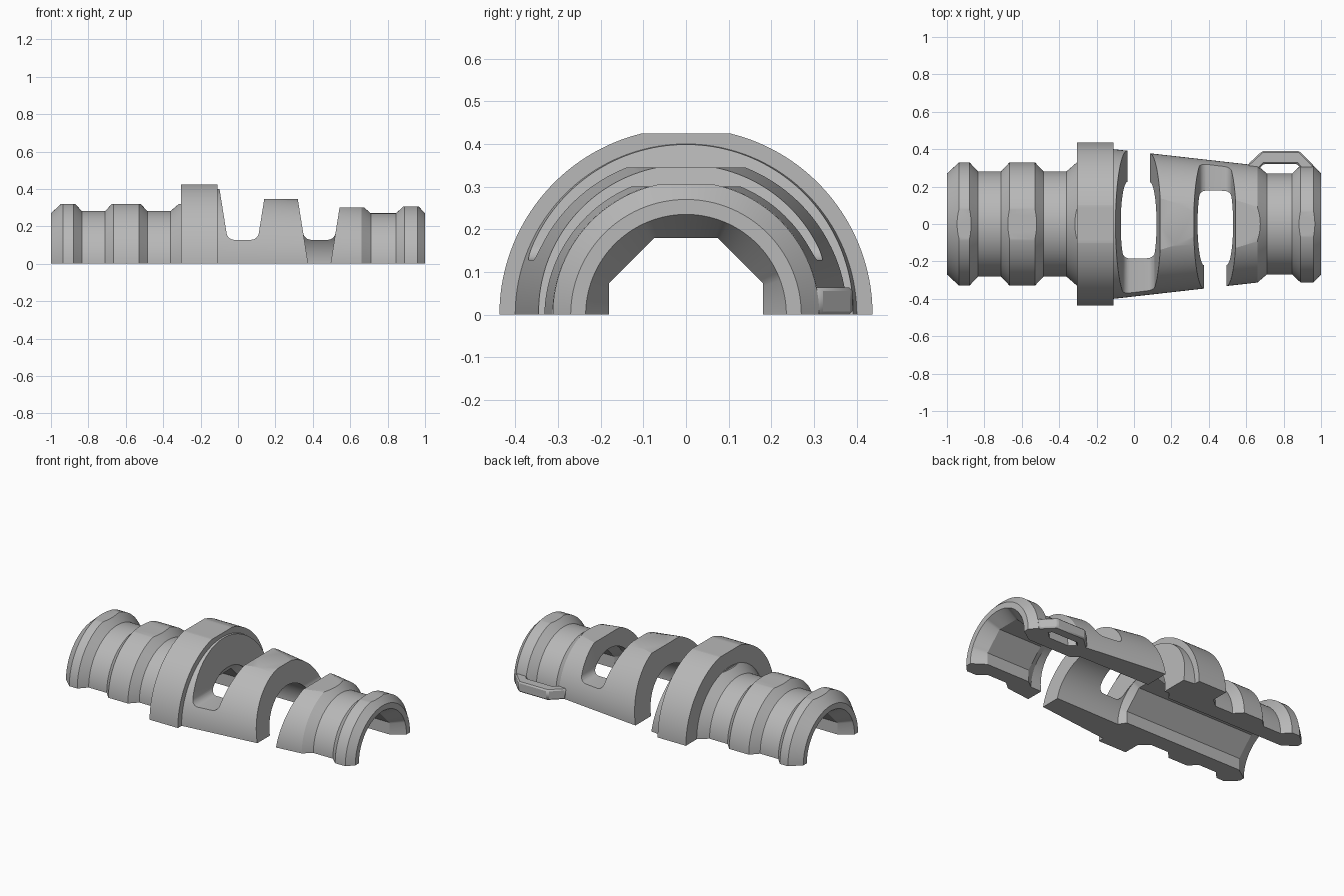
import bpy, bmesh, math
from mathutils import Vector

cube = bpy.data.objects.get("Cube")
if cube:
    bpy.data.objects.remove(cube)

grey = bpy.data.materials.new("plain_grey")
grey.use_nodes = True
grey.diffuse_color = (0.48, 0.48, 0.48, 1)
bsdf = next(n for n in grey.node_tree.nodes if n.type == "BSDF_PRINCIPLED")
bsdf.inputs["Base Color"].default_value = grey.diffuse_color


def make_object(name, bm):
    bmesh.ops.recalc_face_normals(bm, faces=bm.faces)
    mesh = bpy.data.meshes.new(name)
    bm.to_mesh(mesh)
    bm.free()
    mesh.materials.append(grey)
    ob = bpy.data.objects.new(name, mesh)
    bpy.context.collection.objects.link(ob)
    return ob


def half_lathe(name, profile, steps=80):
    """Sweep (x, radius, is_octagon) points through half a turn about x."""
    bm = bmesh.new()
    eighth = math.pi / 4
    rings = []
    for i in range(steps + 1):
        a = math.pi * i / steps
        stretch = 1 / math.cos((a + eighth / 2) % eighth - eighth / 2)
        ring = []
        for x, r, is_octagon in profile:
            r *= stretch if is_octagon else 1
            ring.append(bm.verts.new((x, r * math.cos(a), r * math.sin(a))))
        rings.append(ring)
    n = len(profile)
    for lower, upper in zip(rings, rings[1:]):
        for j in range(n):
            k = (j + 1) % n
            bm.faces.new((lower[j], lower[k], upper[k], upper[j]))
    bm.faces.new(rings[0])
    bm.faces.new(rings[-1])
    return make_object(name, bm)


def prism(name, points, offset, round_edges=0, radius=0.035):
    """Extrude a polygon; optionally round its first few side edges."""
    bm = bmesh.new()
    base = [bm.verts.new(p) for p in points]
    top = [bm.verts.new(Vector(p) + Vector(offset)) for p in points]
    n = len(points)
    bm.faces.new(base)
    bm.faces.new(top[::-1])
    for i in range(n):
        bm.faces.new((base[i], top[i], top[(i + 1) % n], base[(i + 1) % n]))
    edges = [bm.edges.get((base[i], top[i])) for i in range(round_edges)]
    if edges:
        bmesh.ops.bevel(bm, geom=edges, offset=radius, segments=6,
                        profile=0.5, affect="EDGES")
    return make_object(name, bm)


def cut(target, cutter):
    mod = target.modifiers.new("cut", "BOOLEAN")
    mod.operation = "DIFFERENCE"
    mod.solver = "EXACT"
    mod.object = cutter
    bpy.context.view_layer.objects.active = target
    bpy.ops.object.modifier_apply(modifier=mod.name)
    bpy.data.objects.remove(cutter)


def finish(ob):
    bpy.ops.object.select_all(action="DESELECT")
    ob.select_set(True)
    bpy.context.view_layer.objects.active = ob
    bpy.ops.object.shade_smooth_by_angle(angle=math.radians(20))


# Ribbed half shell: round outside from -x to +x
outside = [
    (-1.0, 0.27), (-0.935, 0.33), (-0.88, 0.33), (-0.835, 0.282),
    (-0.71, 0.282), (-0.665, 0.33), (-0.53, 0.33), (-0.485, 0.282),
    (-0.36, 0.282), (-0.305, 0.33), (-0.305, 0.437), (-0.11, 0.437),
    (-0.11, 0.4), (0.66, 0.313), (0.71, 0.27), (0.845, 0.27),
    (0.89, 0.312), (0.96, 0.312), (1.0, 0.27),
]
# Bore back again: flared mouths, octagonal guides, round middle chamber
bore = [
    (1.0, 0.235, False), (0.92, 0.18, True), (0.62, 0.18, True),
    (0.57, 0.218, False), (-0.07, 0.225, False),
    (-0.1, 0.18, True), (-0.92, 0.18, True), (-1.0, 0.235, False),
]
shell = half_lathe("ribbed_half_shell", [(x, r, False) for x, r in outside] + bore)

# Flats planed along the crown of each section
for start, end, height in ((-1.1, -0.306, 0.32), (-0.35, -0.1, 0.425), (0.03, 0.43, 0.345),
                           (0.44, 0.8, 0.3), (0.8, 1.1, 0.305)):
    cut(shell, prism("flat_cutter",
                     [(start, -0.5, height), (end, -0.5, height),
                      (end, 0.5, height), (start, 0.5, height)], (0, 0, 0.3)))

# Two tapered slots, each open to the base on one side only
for centre, closed_side in ((0.025, -1), (0.435, 1)):
    def half_width(z):
        return 0.06 + 0.16 * z

    for side in (-1, 1):
        closed = side == closed_side
        floor = 0.128 if closed else -0.05
        points = [(centre + sign * half_width(z), -0.01 * side, z)
                  for sign, z in ((-1, floor), (1, floor), (1, 0.5), (-1, 0.5))]
        cut(shell, prism("slot_cutter", points, (0, side * 0.6, 0),
                         2 if closed else 0))
finish(shell)

# Strap loop low on the back, bridging the neck
loop = prism("strap_loop",
             [(0.61, 0.28, 0), (0.61, 0.32, 0), (0.685, 0.39, 0), (0.885, 0.39, 0),
              (0.96, 0.315, 0), (0.96, 0.25, 0), (0.9, 0.25, 0), (0.9, 0.29, 0),
              (0.87, 0.322, 0), (0.695, 0.322, 0), (0.665, 0.29, 0), (0.64, 0.28, 0)],
             (0, 0, 0.064))
bevel = loop.modifiers.new("soft_edges", "BEVEL")
bevel.width = 0.008
finish(loop)
